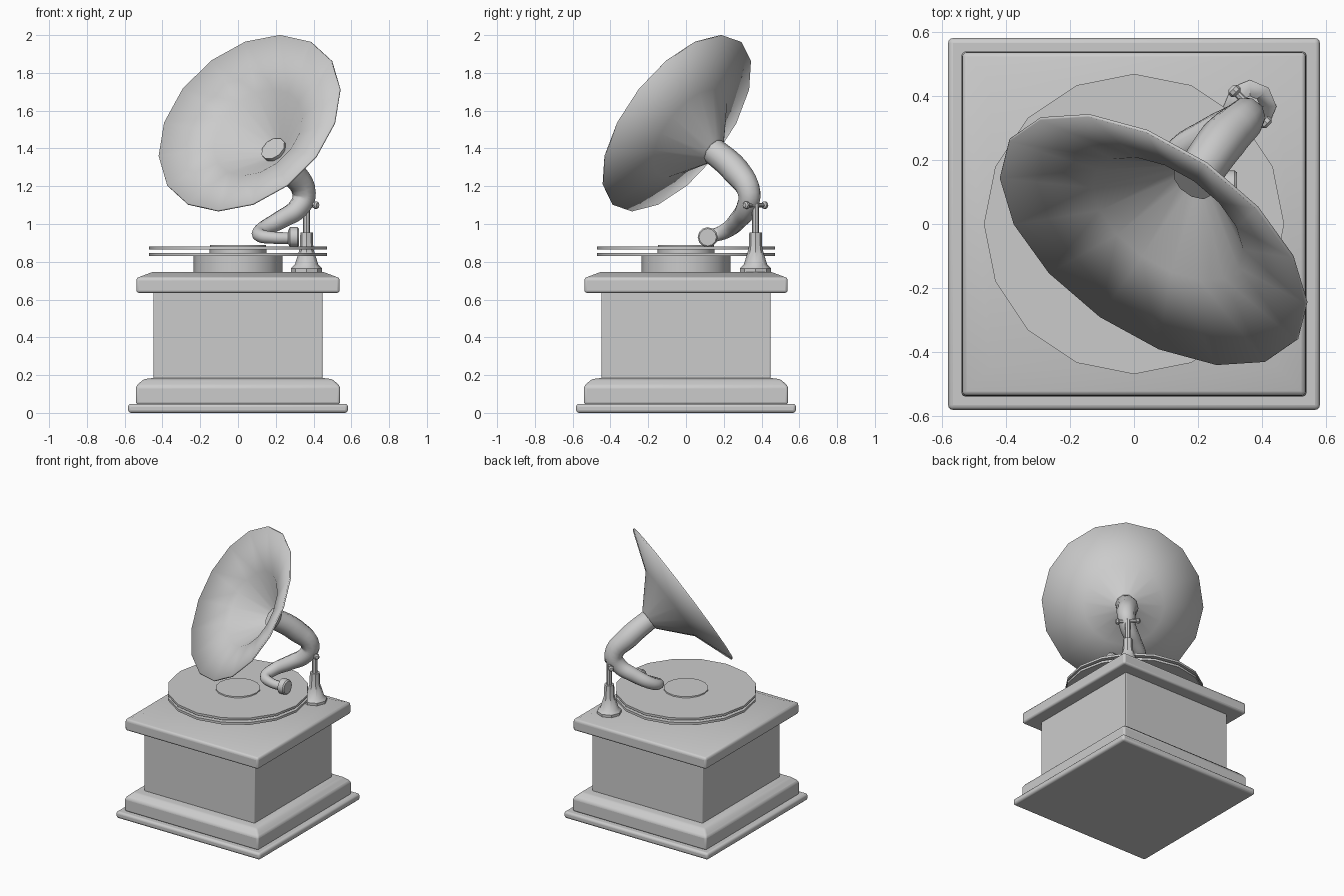
import bpy, bmesh, math
from mathutils import Vector, Matrix

cube = bpy.data.objects.get("Cube")
if cube:
    bpy.data.objects.remove(cube)

GREY = (0.6, 0.6, 0.6, 1)
grey = bpy.data.materials.new("plain_grey")
grey.use_nodes = True
grey.diffuse_color = GREY
grey.node_tree.nodes["Principled BSDF"].inputs["Base Color"].default_value = GREY


def smooth(obj, angle=35):
    bpy.ops.object.select_all(action="DESELECT")
    obj.select_set(True)
    bpy.context.view_layer.objects.active = obj
    bpy.ops.object.shade_smooth_by_angle(angle=math.radians(angle))


def loft(name, profile, sides, phase=0.0, cap=True, angle=35, frame=None):
    """Stack regular rings of (radius, height) along local z."""
    bm = bmesh.new()
    rings = []
    for r, z in profile:
        turn = [phase + 2 * math.pi * i / sides for i in range(sides)]
        rings.append([bm.verts.new((r * math.cos(a), r * math.sin(a), z)) for a in turn])
    for a, b in zip(rings, rings[1:]):
        for i in range(sides):
            j = (i + 1) % sides
            bm.faces.new((a[i], a[j], b[j], b[i]))
    if cap:
        bm.faces.new(rings[0][::-1])
        bm.faces.new(rings[-1])
    mesh = bpy.data.meshes.new(name)
    bm.to_mesh(mesh)
    bm.free()
    mesh.materials.append(grey)
    obj = bpy.data.objects.new(name, mesh)
    if frame:
        obj.matrix_world = frame
    bpy.context.collection.objects.link(obj)
    smooth(obj, angle)
    return obj


def square(name, profile, bevel=0.012):
    """Moulded square block from (half width, height) pairs."""
    pts = [(h * math.sqrt(2), z) for h, z in profile]
    obj = loft(name, pts, 4, math.pi / 4)
    mod = obj.modifiers.new("soft_edges", "BEVEL")
    mod.width = bevel
    mod.segments = 3
    mod.limit_method = "ANGLE"
    return obj


def aim(origin, axis, up=(0, 0, 1)):
    """Frame with local z on axis and local x toward up."""
    z = Vector(axis).normalized()
    x = Vector(up)
    x = (x - z * x.dot(z)).normalized()
    y = z.cross(x)
    return Matrix.Translation(origin) @ Matrix((x, y, z)).transposed().to_4x4()


# Wooden case
square("base_plate", [(0.582, 0), (0.582, 0.048)], 0.016)
square("plinth", [(0.54, 0.045), (0.54, 0.142), (0.5, 0.178), (0.45, 0.185)])
square("case_body", [(0.447, 0.18), (0.447, 0.64)], 0.006)
square("case_lid", [(0.538, 0.635), (0.538, 0.714), (0.45, 0.747)], 0.014)

# Turntable and record
loft("turntable_drum", [(0.235, 0.74), (0.235, 0.832)], 16)
loft("turntable", [(0.47, 0.83), (0.47, 0.847)], 16)
loft("record_spacer", [(0.15, 0.845), (0.15, 0.866)], 16)
loft("record", [(0.47, 0.864), (0.47, 0.88)], 16)
loft("record_label", [(0.15, 0.878), (0.148, 0.888)], 16)

# Flared horn, its open mouth facing up and forward
mouth = Vector((0.06, -0.05, 1.535))
facing = Vector((-0.483, -0.697, 0.53)).normalized()
horn = loft("horn", [(0.045, -0.29), (0.075, -0.275), (0.272, -0.1), (0.548, 0)], 16,
            cap=False, angle=60, frame=aim(mouth, facing))
shell = horn.modifiers.new("thickness", "SOLIDIFY")
shell.thickness = 0.01
shell.offset = 0

# Curved neck tapering into the tone arm: x, y, z, radius
path = [(0.185, 0.13, 1.40, 0.07), (0.28, 0.265, 1.28, 0.075), (0.35, 0.335, 1.16, 0.062),
        (0.32, 0.32, 1.085, 0.056), (0.23, 0.28, 1.025, 0.05), (0.125, 0.21, 0.963, 0.042),
        (0.115, 0.15, 0.94, 0.036), (0.18, 0.118, 0.928, 0.032), (0.29, 0.115, 0.925, 0.03)]
curve = bpy.data.curves.new("tone_arm", "CURVE")
curve.dimensions = "3D"
curve.bevel_depth = 1
curve.bevel_resolution = 3
curve.resolution_u = 5
curve.use_fill_caps = True
spline = curve.splines.new("BEZIER")
spline.bezier_points.add(len(path) - 1)
for p, (x, y, z, r) in zip(spline.bezier_points, path):
    p.co = (x, y, z)
    p.radius = r
    p.handle_left_type = p.handle_right_type = "AUTO"
curve.materials.append(grey)
arm = bpy.data.objects.new("tone_arm", curve)
bpy.context.collection.objects.link(arm)
bpy.ops.object.select_all(action="DESELECT")
arm.select_set(True)
bpy.context.view_layer.objects.active = arm
bpy.ops.object.convert(target="MESH")
smooth(bpy.context.object, 50)

# Sound box at the end of the arm
loft("sound_box", [(0.035, -0.03), (0.053, -0.02), (0.053, 0.02), (0.046, 0.028)], 12,
     frame=aim((0.295, 0.115, 0.93), (1, 0, 0)))

# Stand behind the turntable, with a cross pin through the neck
post = Matrix.Translation((0.363, 0.368, 0))
loft("stand", [(0.083, 0.74), (0.083, 0.765), (0.062, 0.785), (0.036, 0.87), (0.033, 0.955)], 8,
     frame=post)
loft("stand_rod", [(0.019, 0.95), (0.019, 1.12)], 8, frame=post)
pin = aim((0.363, 0.368, 1.1), (1, -1, 0))
loft("cross_pin", [(0.012, -0.065), (0.012, 0.065)], 8, frame=pin)
for side, s in (("left", 1), ("right", -1)):
    loft(side + "_pin_knob", [(0.012, 0.055), (0.02, 0.062), (0.02, 0.076), (0.012, 0.084)], 8,
         frame=pin @ Matrix.Rotation(0 if s > 0 else math.pi, 4, "X"))
